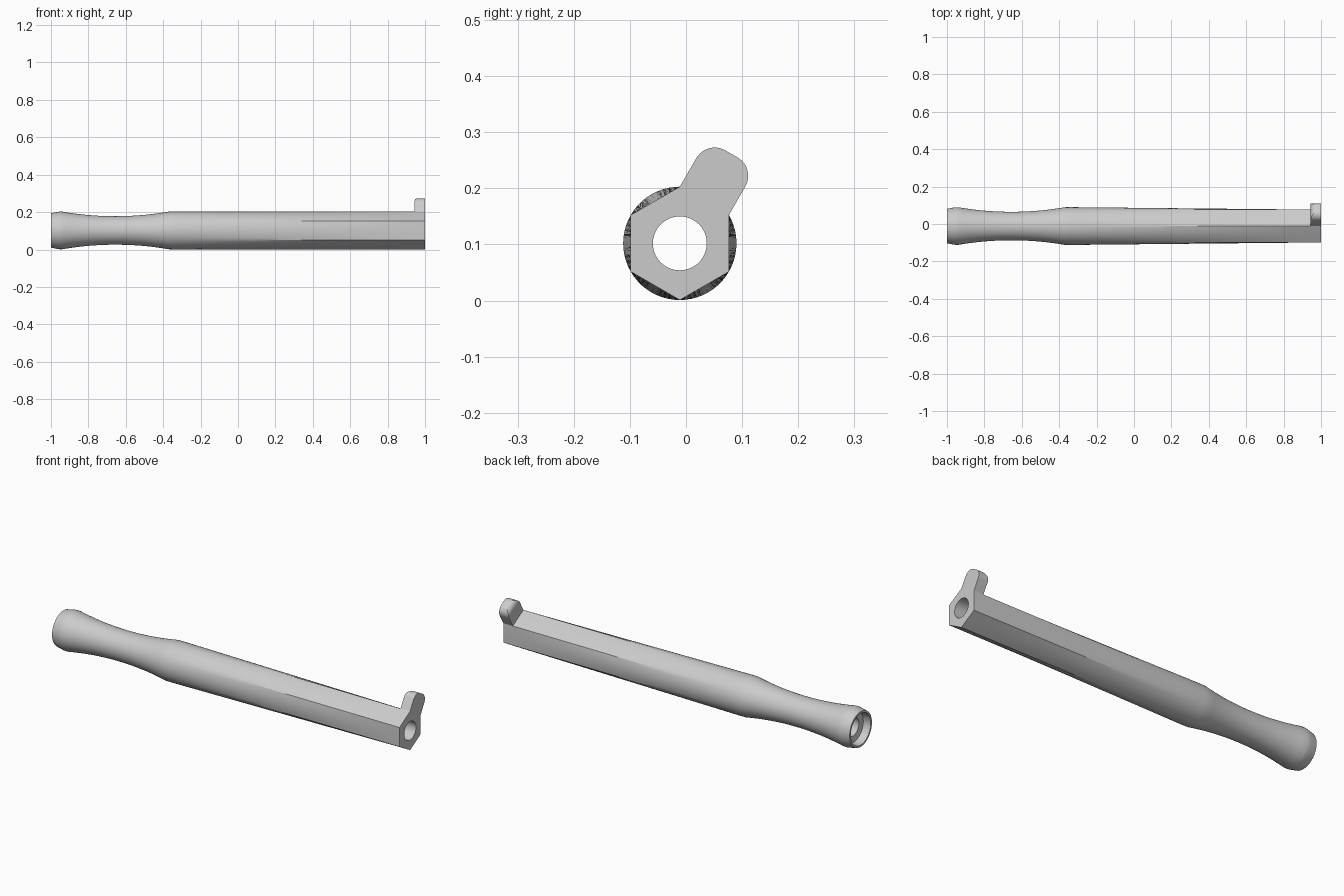
import bpy, bmesh
from math import sin, cos, pi, sqrt, radians
from mathutils import Vector

cube = bpy.data.objects.get("Cube")
if cube:
    bpy.data.objects.remove(cube, do_unlink=True)

AXIS = Vector((0, -0.011, 0.102))   # centre line of the tube
R = 0.101                           # outer radius
APOTHEM = R * cos(pi / 6)
BORE = 0.048
SEGS = 60

grey = bpy.data.materials.new("plain grey")
grey.use_nodes = True
colour = (0.6, 0.6, 0.6, 1)
grey.diffuse_color = colour
grey.node_tree.nodes["Principled BSDF"].inputs["Base Color"].default_value = colour


def loft(name, rings, closed):
    """Skin a list of point rings; join last to first, or cap the ends."""
    bm = bmesh.new()
    loops = [[bm.verts.new(p) for p in ring] for ring in rings]
    n = len(loops[0])
    pairs = list(zip(loops, loops[1:]))
    if closed:
        pairs.append((loops[-1], loops[0]))
    else:
        bm.faces.new(loops[0])
        bm.faces.new(loops[-1])
    for a, b in pairs:
        for i in range(n):
            j = (i + 1) % n
            bm.faces.new((a[i], a[j], b[j], b[i]))
    bmesh.ops.recalc_face_normals(bm, faces=bm.faces)
    mesh = bpy.data.meshes.new(name)
    bm.to_mesh(mesh)
    bm.free()
    mesh.materials.append(grey)
    obj = bpy.data.objects.new(name, mesh)
    bpy.context.collection.objects.link(obj)
    bpy.ops.object.select_all(action='DESELECT')
    obj.select_set(True)
    bpy.context.view_layer.objects.active = obj
    bpy.ops.object.shade_smooth_by_angle(angle=radians(25))
    return obj


def ring(x, radius, hexness=0.0):
    """Circle around the centre line, blended towards a hexagon."""
    points = []
    for i in range(SEGS):
        a = 2 * pi * i / SEGS
        hexagon = APOTHEM / cos(a % (pi / 3) - pi / 6)
        r = radius + (hexagon - radius) * hexness
        points.append(AXIS + Vector((x, r * sin(a), r * cos(a))))
    return points


# Handle: rounded lip, then a waisted grip
rings = [ring(-1, 0.092), ring(-0.975, 0.097), ring(-0.955, 0.1005)]
for i in range(21):
    t = i / 10 - 1
    rings.append(ring(-0.655 + 0.285 * t, 0.076 + 0.0245 * t * t))
# Shaft: round at the grip, hexagonal at the far end
for i in range(15):
    t = i / 14
    rings.append(ring(-0.34 + 1.34 * t, R, t))
# Through bore and the counterbore in the handle end
rings += [ring(1, BORE), ring(-0.955, BORE), ring(-0.96, 0.078), ring(-1, 0.082)]
loft("hollow_handle_shaft", rings, True)

# Tab standing on one flat of the hexagonal end
OUT = Vector((0, 0.5, sqrt(0.75)))
SIDE = Vector((0, sqrt(0.75), -0.5))
TIP, CORNER, FILLET, HALF = 0.184, 0.038, 0.028, R / 2
levels = [APOTHEM] + [TIP - CORNER + CORNER * sin(i * pi / 24) for i in range(13)]
tab = []
for h in levels:
    c = max(0, h - TIP + CORNER)
    f = max(0, h - TIP + FILLET)
    w = HALF - CORNER + sqrt(max(0, CORNER ** 2 - c * c))
    x = 0.945 + FILLET - sqrt(max(0, FILLET ** 2 - f * f))
    base = AXIS + OUT * h
    tab.append([base + SIDE * s * w + Vector((px, 0, 0))
                for s, px in ((-1, x), (1, x), (1, 1), (-1, 1))])
loft("end_tab", tab, False)
